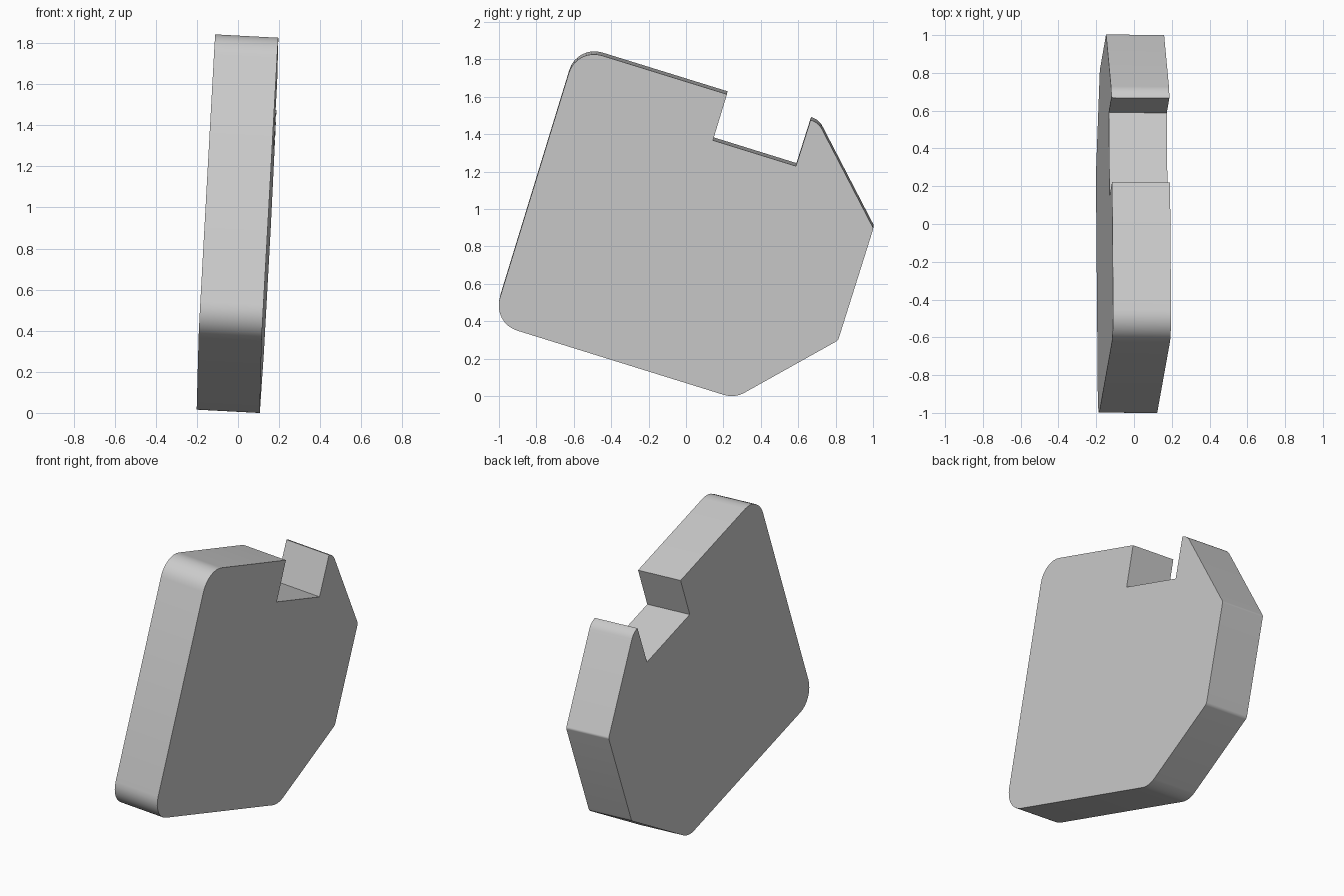
import bpy, bmesh, math
from mathutils import Vector

if "Cube" in bpy.data.objects:
    bpy.data.objects.remove(bpy.data.objects["Cube"], do_unlink=True)

grey = bpy.data.materials.new("light grey")
colour = (0.6, 0.6, 0.6, 1)
grey.diffuse_color = colour
grey.use_nodes = True
grey.node_tree.nodes["Principled BSDF"].inputs["Base Color"].default_value = colour


def rounded(corners, steps=8):
    """Outline with each (y, z, radius) corner rounded by an arc."""
    outline = []
    for i, (y, z, radius) in enumerate(corners):
        here = Vector((y, z))
        if not radius:
            outline.append(here)
            continue
        before = (Vector(corners[i - 1][:2]) - here).normalized()
        after = (Vector(corners[(i + 1) % len(corners)][:2]) - here).normalized()
        half = before.angle(after) / 2
        centre = here + (before + after).normalized() * radius / math.sin(half)
        start = here + before * radius / math.tan(half) - centre
        end = here + after * radius / math.tan(half) - centre
        for k in range(steps + 1):
            outline.append(centre + start.slerp(end, k / steps) * radius)
    return outline


# Plate outline with a square notch in its upper edge
profile = rounded([
    (-1.036, 0.391, 0.14), (0.26, -0.012, 0.14), (0.813, 0.297, 0.03),
    (1.002, 0.896, 0.02), (0.708, 1.463, 0.095), (0.666, 1.475, 0),
    (0.588, 1.229, 0), (0.144, 1.367, 0), (0.219, 1.613, 0),
    (-0.585, 1.862, 0.14),
])

# Leaning plate: left face lies on a slightly tilted plane, thickness runs square to it
lean_y, lean_z = 0.008, 0.0527
thickness = Vector((-1, lean_y, lean_z)) * 0.307

bm = bmesh.new()
left = [bm.verts.new((0.106 + lean_y * (p.x - 0.25) + lean_z * p.y, p.x, p.y))
        for p in profile]
face = bm.faces.new(left)
side = bmesh.ops.extrude_face_region(bm, geom=[face], use_keep_orig=True)
moved = [v for v in side["geom"] if isinstance(v, bmesh.types.BMVert)]
bmesh.ops.translate(bm, verts=moved, vec=thickness)
bmesh.ops.recalc_face_normals(bm, faces=bm.faces)

mesh = bpy.data.meshes.new("notched_plate")
bm.to_mesh(mesh)
bm.free()
mesh.materials.append(grey)
plate = bpy.data.objects.new("notched_plate", mesh)
bpy.context.collection.objects.link(plate)

# Smooth arcs, sharp rims
bpy.ops.object.select_all(action="DESELECT")
plate.select_set(True)
bpy.context.view_layer.objects.active = plate
bpy.ops.object.shade_smooth_by_angle(angle=math.radians(30))
